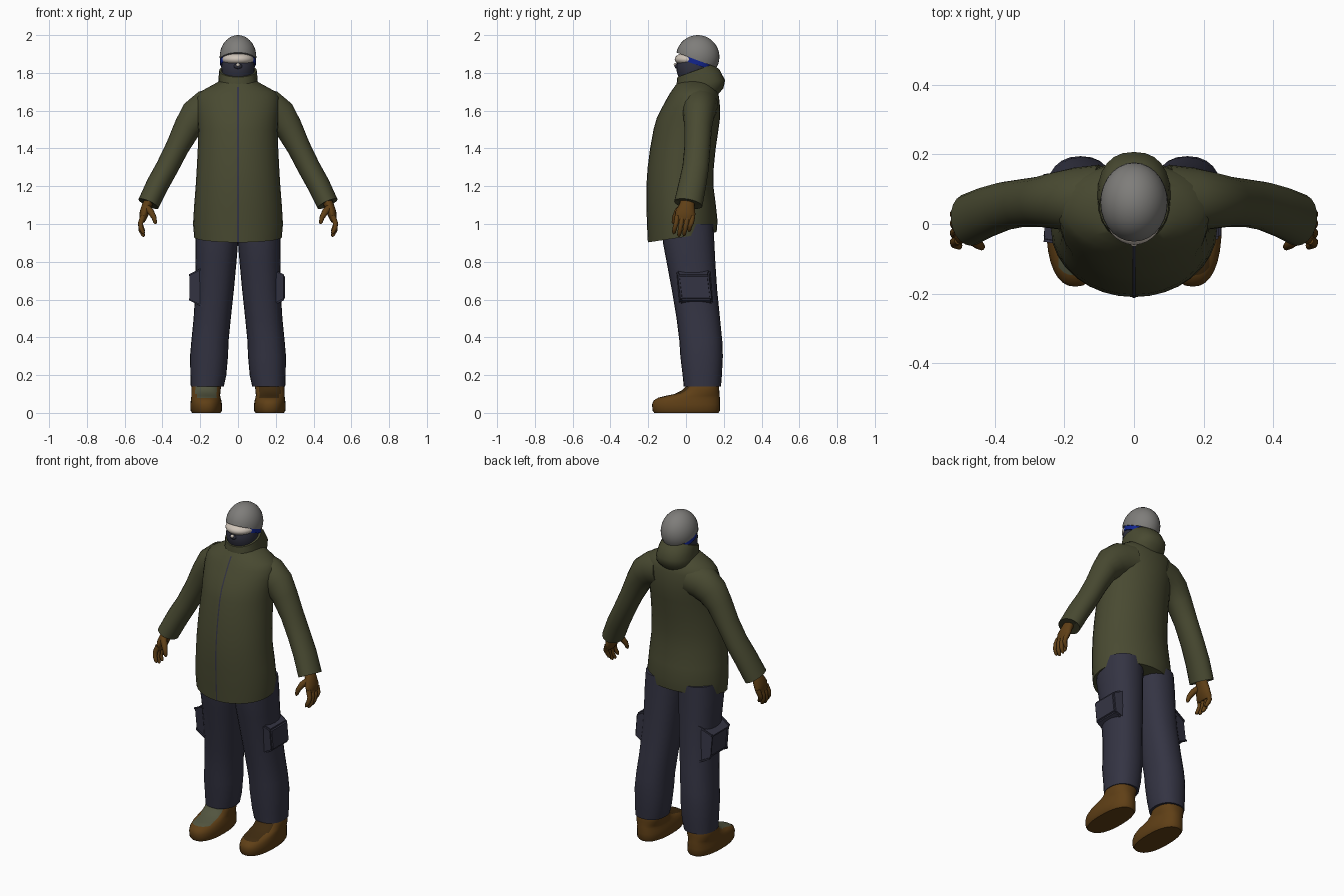
import bpy, bmesh, math
from mathutils import Vector


def material(name, rgb):
    m = bpy.data.materials.new(name)
    m.diffuse_color = (*rgb, 1)
    return m


OLIVE = material("olive cloth", (0.066, 0.068, 0.031))
NAVY = material("dark trouser cloth", (0.034, 0.034, 0.056))
BROWN = material("brown leather", (0.115, 0.05, 0.008))
DARK_BROWN = material("dark brown leather", (0.05, 0.024, 0.005))
GREEN = material("grey green tongue", (0.085, 0.09, 0.05))
GREY = material("helmet grey", (0.21, 0.205, 0.195))
LENS = material("pale lens", (0.62, 0.55, 0.48))
BLUE = material("blue strap", (0.006, 0.018, 0.27))
MASK = material("mask cloth", (0.03, 0.031, 0.05))


def finish(bm, name, *mats):
    bmesh.ops.recalc_face_normals(bm, faces=bm.faces)
    me = bpy.data.meshes.new(name)
    bm.to_mesh(me)
    bm.free()
    ob = bpy.data.objects.new(name, me)
    bpy.context.collection.objects.link(ob)
    for m in mats:
        me.materials.append(m)
    return ob


def oval(c, u, v, n=24, p=1.0):
    """Closed ring around c; p below 1 makes it squarer."""
    pts = []
    for i in range(n):
        a = 2 * math.pi * i / n - math.pi / 2
        ca, sa = math.cos(a), math.sin(a)
        pts.append(Vector(c) + Vector(u) * math.copysign(abs(ca) ** p, ca)
                   + Vector(v) * math.copysign(abs(sa) ** p, sa))
    return pts


def level(z, x0, x1, y0, y1, slope=0.0, n=24, p=1.0):
    """Ring spanning x0..x1 and y0..y1, z rising by slope along y."""
    ry = (y1 - y0) / 2
    return oval(((x0 + x1) / 2, (y0 + y1) / 2, z), ((x1 - x0) / 2, 0, 0), (0, ry, ry * slope), n, p)


def loft(name, rings, *mats, side=1):
    bm = bmesh.new()
    loops = [[bm.verts.new((p.x * side, p.y, p.z)) for p in r] for r in rings]
    for a, b in zip(loops, loops[1:]):
        for i in range(len(a)):
            j = (i + 1) % len(a)
            bm.faces.new((a[i], a[j], b[j], b[i]))
    bm.faces.new(loops[0])
    bm.faces.new(loops[-1])
    return finish(bm, name, *mats)


def tube(name, path, mat, side=1, n=16):
    """Path entries: point, radius across, radius along y."""
    pts = [Vector(q[0]) for q in path]
    rings = []
    for i, (c, ra, ry) in enumerate(path):
        t = (pts[min(i + 1, len(pts) - 1)] - pts[max(i - 1, 0)]).normalized()
        u = Vector((0, 1, 0)).cross(t).normalized()
        rings.append(oval(c, u * ra, t.cross(u) * ry, n))
    return loft(name, rings, mat, side=side)


def ball(name, c, r, mat, cut=None):
    """Ellipsoid; cut = (point, normal) removes the part on the normal's side."""
    bm = bmesh.new()
    bmesh.ops.create_uvsphere(bm, u_segments=28, v_segments=18, radius=1)
    for v in bm.verts:
        v.co = Vector((v.co.x * r[0] + c[0], v.co.y * r[1] + c[1], v.co.z * r[2] + c[2]))
    if cut:
        geom = bm.verts[:] + bm.edges[:] + bm.faces[:]
        bmesh.ops.bisect_plane(bm, geom=geom, plane_co=cut[0], plane_no=cut[1], clear_outer=True)
        bmesh.ops.holes_fill(bm, edges=[e for e in bm.edges if e.is_boundary])
    return finish(bm, name, mat)


# Jacket body: height, half width, front, back, hem slope
body = [(0.93, 0.232, -0.202, 0.162, 0.15), (1.0, 0.238, -0.206, 0.167, 0.08),
        (1.1, 0.232, -0.21, 0.158, 0), (1.2, 0.224, -0.21, 0.145, 0),
        (1.3, 0.218, -0.203, 0.147, 0), (1.4, 0.213, -0.19, 0.157, 0),
        (1.5, 0.21, -0.172, 0.172, 0), (1.56, 0.215, -0.155, 0.18, 0),
        (1.62, 0.22, -0.125, 0.18, 0), (1.67, 0.218, -0.098, 0.175, 0),
        (1.7, 0.2, -0.08, 0.168, 0), (1.725, 0.155, -0.062, 0.155, 0),
        (1.755, 0.1, -0.04, 0.14, 0)]
loft("jacket_body", [level(z, -w, w, f, b, s, 32) for z, w, f, b, s in body], OLIVE)

# Front zip strip following the jacket front
bm = bmesh.new()
prev = None
for z, w, f, b, s in body[:-1]:
    zz = z - s * (b - f) / 2
    row = [bm.verts.new((x, f - 0.002, zz)) for x in (-0.004, 0.004)]
    if prev:
        bm.faces.new((prev[0], prev[1], row[1], row[0]))
    prev = row
finish(bm, "jacket_zip", NAVY)

# Collar with the folded hood behind
loft("hood_collar", [level(1.685, -0.1, 0.1, -0.05, 0.16, -0.1),
                     level(1.725, -0.107, 0.107, -0.05, 0.198, -0.05, p=0.85),
                     level(1.75, -0.105, 0.105, -0.05, 0.207, 0.08, p=0.85),
                     level(1.785, -0.102, 0.102, -0.048, 0.18, 0.25, p=0.9),
                     level(1.812, -0.1, 0.1, -0.046, 0.145, 0.36),
                     level(1.812, -0.088, 0.088, -0.036, 0.13, 0.36),
                     level(1.79, -0.08, 0.08, -0.03, 0.12, 0.36)], OLIVE)

# Mask over neck and chin
loft("face_mask", [level(1.72, -0.075, 0.075, -0.02, 0.13),
                   level(1.775, -0.08, 0.08, -0.038, 0.13),
                   level(1.80, -0.087, 0.087, -0.048, 0.135),
                   level(1.835, -0.088, 0.088, -0.052, 0.14),
                   level(1.86, -0.085, 0.085, -0.044, 0.14),
                   level(1.90, -0.08, 0.08, -0.03, 0.14)], MASK)

# Helmet, goggles and strap
ball("helmet", (0, 0.062, 1.885), (0.097, 0.115, 0.115), GREY,
     ((0, 0.06, 1.867), (0, -0.37, -1)))
ball("goggle_lens", (0, 0.03, 1.872), (0.084, 0.09, 0.04), LENS,
     ((0, 0.03, 1.87), (0, 1, 0)))
ball("nose_bridge", (0, -0.046, 1.835), (0.022, 0.014, 0.014), MASK)
ball("nose_tip", (0, -0.056, 1.843), (0.011, 0.009, 0.01), LENS)
loft("goggle_strap", [level(1.842, -0.094, 0.094, -0.03, 0.145, -0.35),
                      level(1.888, -0.094, 0.094, -0.03, 0.145, -0.35)], BLUE)

for side, tag in ((1, "left"), (-1, "right")):
    # Sleeve from inside the shoulder to the cuff
    tube(tag + "_sleeve", [((0.1, 0.07, 1.625), 0.1, 0.1), ((0.17, 0.07, 1.61), 0.098, 0.092),
                           ((0.222, 0.067, 1.572), 0.09, 0.082), ((0.268, 0.064, 1.51), 0.073, 0.073),
                           ((0.322, 0.06, 1.405), 0.062, 0.069), ((0.375, 0.051, 1.30), 0.06, 0.07),
                           ((0.425, 0.034, 1.21), 0.06, 0.073), ((0.474, 0.012, 1.107), 0.058, 0.076),
                           ((0.47, 0.014, 1.115), 0.04, 0.055)], OLIVE, side, 20)

    # Glove: palm, four curled fingers, thumb
    tube(tag + "_palm", [((0.462, 0.012, 1.14), 0.026, 0.036), ((0.482, 0.005, 1.10), 0.026, 0.04),
                         ((0.496, -0.003, 1.06), 0.025, 0.053), ((0.504, -0.006, 1.025), 0.018, 0.052),
                         ((0.506, -0.006, 1.01), 0.01, 0.045)], BROWN, side)
    for k in range(4):
        y = -0.046 + 0.027 * k
        drop = (0.0, -0.014, -0.01, 0.012)[k]
        tube(f"{tag}_finger_{k + 1}", [((0.503, y, 1.04), 0.015, 0.014), ((0.516, y - 0.006, 1.005), 0.014, 0.013),
                                       ((0.514, y - 0.013, 0.98 + drop), 0.013, 0.012),
                                       ((0.502, y - 0.018, 0.955 + drop), 0.01, 0.01),
                                       ((0.497, y - 0.02, 0.948 + drop), 0.004, 0.004)], BROWN, side, 10)
    tube(tag + "_thumb", [((0.485, -0.02, 1.09), 0.018, 0.02), ((0.462, -0.045, 1.065), 0.018, 0.018),
                          ((0.445, -0.06, 1.035), 0.014, 0.014), ((0.438, -0.066, 1.008), 0.01, 0.01),
                          ((0.437, -0.067, 1.0), 0.004, 0.004)], BROWN, side, 10)

    # Trouser leg
    leg = [(0.14, 0.075, 0.25, -0.012, 0.185), (0.2, 0.062, 0.252, -0.018, 0.19),
           (0.3, 0.053, 0.254, -0.03, 0.195), (0.38, 0.05, 0.247, -0.035, 0.192),
           (0.5, 0.038, 0.235, -0.05, 0.18), (0.65, 0.022, 0.226, -0.075, 0.165),
           (0.8, 0.008, 0.224, -0.103, 0.155), (0.9, 0.0, 0.226, -0.122, 0.15),
           (1.0, -0.005, 0.222, -0.13, 0.145)]
    loft(tag + "_trouser_leg", [level(z, a, b, f, k, p=0.88) for z, a, b, f, k in leg], NAVY, side=side)

    # Cargo pocket, tapered outwards
    bm = bmesh.new()
    bmesh.ops.create_cube(bm, size=1)
    for v in bm.verts:
        out, up = v.co.x > 0, v.co.z > 0
        grow = 0.88 if out else 1.0
        v.co = Vector(((0.25 if out else 0.18) * side,
                       0.05 + v.co.y * 0.185 * grow - (0.012 if up else -0.004),
                       0.665 + v.co.z * 0.2 * (0.65 if out else 1.0)))
    bmesh.ops.bevel(bm, geom=bm.edges[:], offset=0.008, segments=2, affect='EDGES')
    finish(bm, tag + "_cargo_pocket", NAVY)

    # Boot with a coloured tongue on the instep
    boot = [(0.0, 0.092, 0.243, -0.168, 0.172), (0.012, 0.085, 0.251, -0.177, 0.18),
            (0.045, 0.085, 0.252, -0.18, 0.18), (0.065, 0.088, 0.25, -0.172, 0.18),
            (0.08, 0.092, 0.248, -0.148, 0.179), (0.09, 0.094, 0.247, -0.11, 0.178),
            (0.1, 0.094, 0.247, -0.06, 0.177), (0.118, 0.092, 0.246, -0.024, 0.176),
            (0.14, 0.09, 0.246, -0.002, 0.175), (0.165, 0.1, 0.236, 0.01, 0.17)]
    ob = loft(tag + "_boot", [level(z, a, b, f, k, n=32, p=0.85) for z, a, b, f, k in boot],
              BROWN, DARK_BROWN if side > 0 else GREEN, side=side)
    for f in ob.data.polygons:
        c = f.center
        if 0.082 < c.z < 0.16 and f.normal.y < -0.1 and abs(abs(c.x) - 0.167) < 0.055 and c.y < 0.04:
            f.material_index = 1

# Smooth shading with sharp edges kept
for ob in bpy.context.collection.objects:
    ob.select_set(True)
    bpy.context.view_layer.objects.active = ob
bpy.ops.object.shade_smooth_by_angle(angle=math.radians(40))
